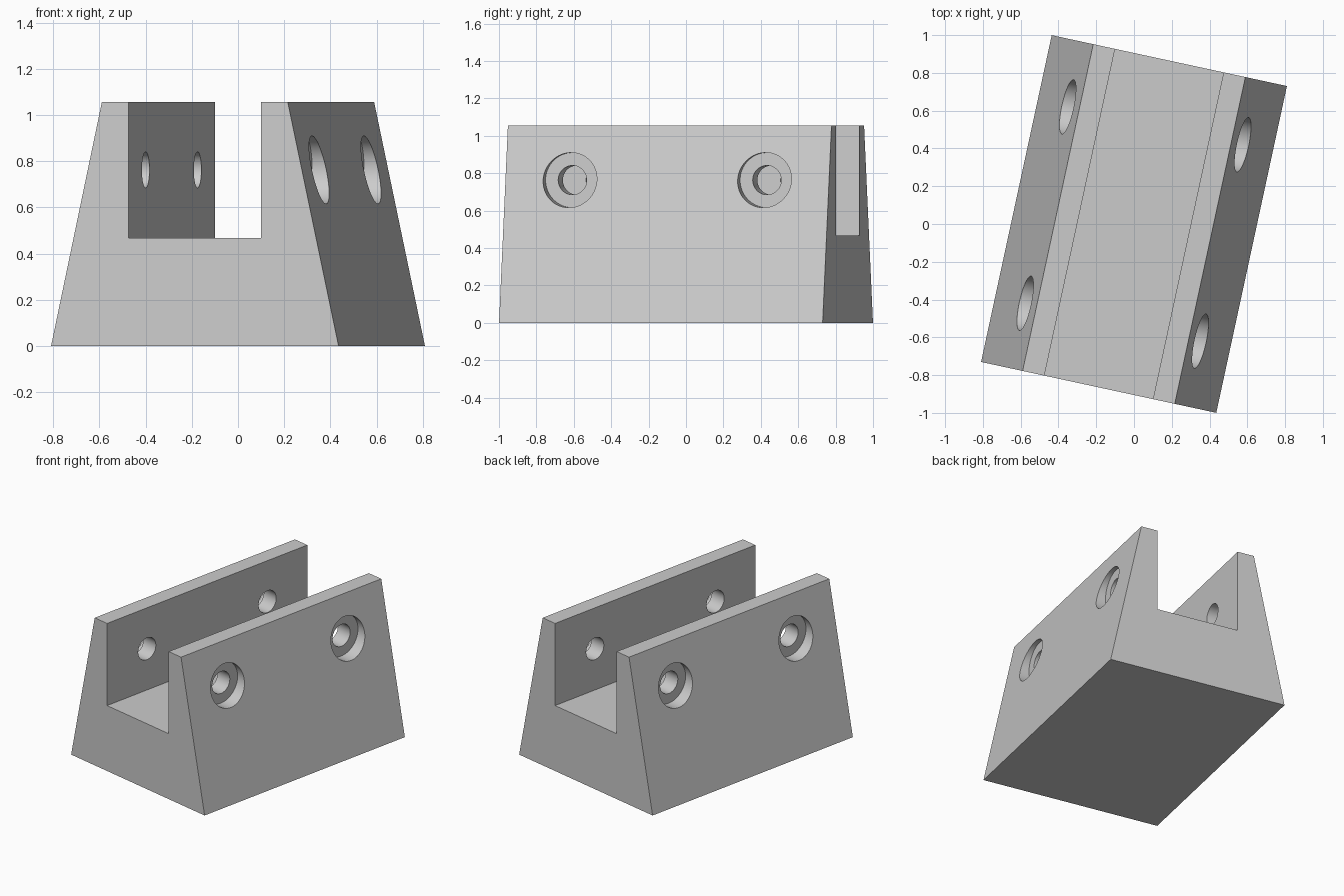
import bpy, bmesh
from math import radians
from mathutils import Matrix

if "Cube" in bpy.data.objects:
    bpy.data.objects.remove(bpy.data.objects["Cube"], do_unlink=True)

HEIGHT, FLOOR = 1.056, 0.468
BASE, TOP, SLOT = 0.637, 0.412, 0.294      # half widths
HALF_LENGTH = 0.885
HOLE_Y, HOLE_Z = 0.532, 0.763
HOLE_R, BORE_R = 0.078, 0.147
TURN = Matrix.Rotation(radians(-12.2), 4, 'Z')

grey = bpy.data.materials.new("plain grey")
grey.use_nodes = True
colour = (0.6, 0.6, 0.6, 1)
grey.diffuse_color = colour
grey.node_tree.nodes["Principled BSDF"].inputs["Base Color"].default_value = colour


def make_object(name, bm):
    bmesh.ops.recalc_face_normals(bm, faces=bm.faces)
    bmesh.ops.transform(bm, matrix=TURN, verts=bm.verts)
    mesh = bpy.data.meshes.new(name)
    bm.to_mesh(mesh)
    bm.free()
    mesh.materials.append(grey)
    obj = bpy.data.objects.new(name, mesh)
    bpy.context.collection.objects.link(obj)
    return obj


def add_cylinder(bm, radius, x0, x1, y):
    place = Matrix.Translation(((x0 + x1) / 2, y, HOLE_Z)) @ Matrix.Rotation(radians(90), 4, 'Y')
    bmesh.ops.create_cone(bm, cap_ends=True, segments=64, radius1=radius,
                          radius2=radius, depth=x1 - x0, matrix=place)


# Tapered block with an open channel: mirrored profile, extruded along its length
half = [(BASE, 0), (TOP, HEIGHT), (SLOT, HEIGHT), (SLOT, FLOOR)]
profile = half + [(-x, z) for x, z in reversed(half)]
bm = bmesh.new()
face = bm.faces.new([bm.verts.new((x, -HALF_LENGTH, z)) for x, z in profile])
extruded = bmesh.ops.extrude_face_region(bm, geom=[face], use_keep_orig=True)["geom"]
bmesh.ops.translate(bm, vec=(0, 2 * HALF_LENGTH, 0),
                    verts=[v for v in extruded if isinstance(v, bmesh.types.BMVert)])
block = make_object("channel_block", bm)

# Cutters: through holes across both walls, and wider recesses from outside
holes, bores = bmesh.new(), bmesh.new()
for y in (-HOLE_Y, HOLE_Y):
    add_cylinder(holes, HOLE_R, -0.9, 0.9, y)
    add_cylinder(bores, BORE_R, TOP, 0.9, y)
    add_cylinder(bores, BORE_R, -0.9, -TOP, y)
cutters = [make_object("bore_cutter", bores), make_object("hole_cutter", holes)]

bpy.context.view_layer.objects.active = block
for cutter in cutters:
    cutter.hide_render = True
    mod = block.modifiers.new(cutter.name, 'BOOLEAN')
    mod.operation = 'DIFFERENCE'
    mod.solver = 'EXACT'
    mod.object = cutter
    bpy.ops.object.modifier_apply(modifier=mod.name)
    bpy.data.objects.remove(cutter, do_unlink=True)

# Smooth hole walls, crisp edges
bpy.ops.object.select_all(action='DESELECT')
block.select_set(True)
bpy.ops.object.shade_smooth_by_angle(angle=radians(25))
